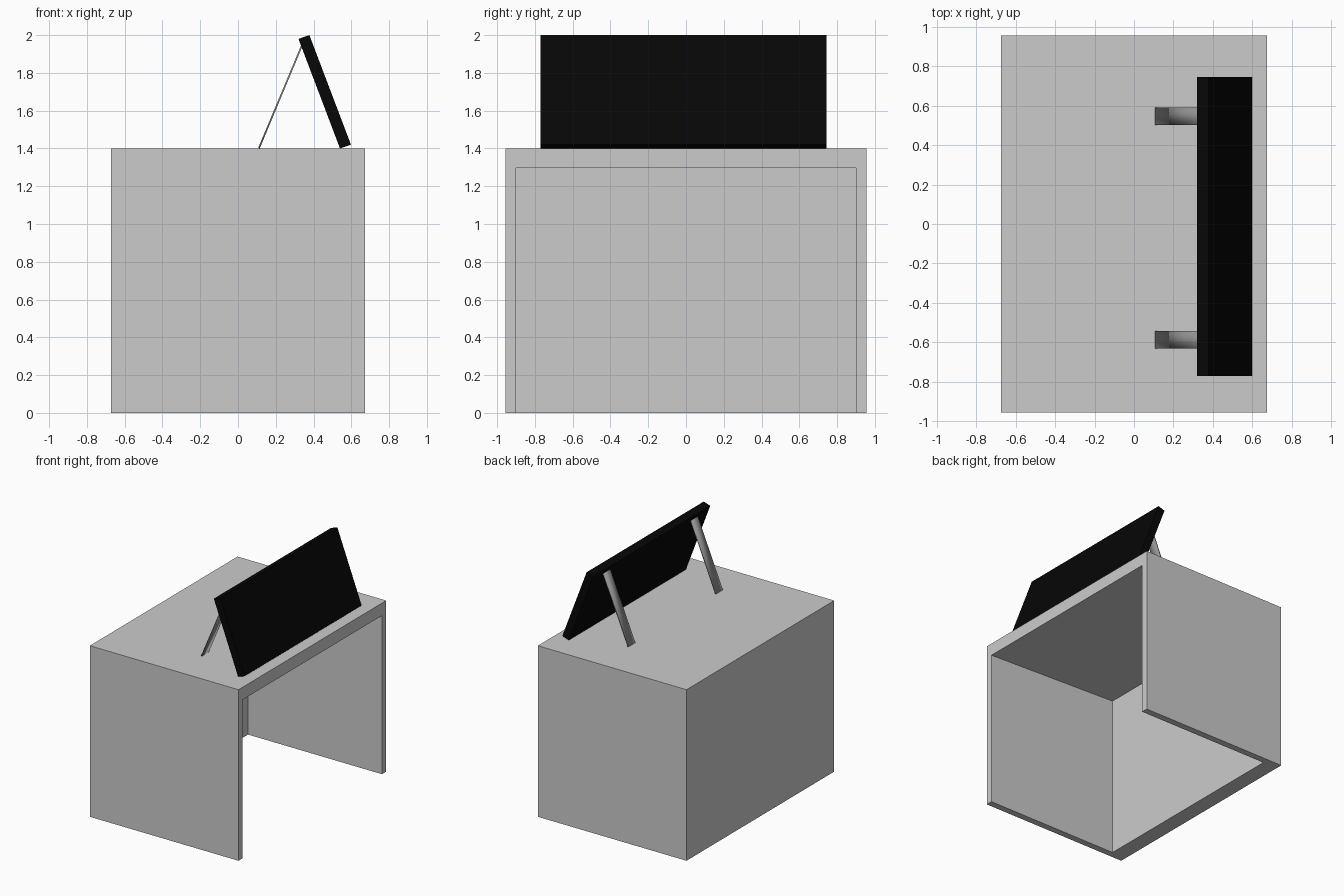
import bpy, bmesh

if "Cube" in bpy.data.objects:
    bpy.data.objects.remove(bpy.data.objects["Cube"])


def prism(name, profile, y0, y1, smooth=False, grey=None):
    """Extrude a closed x-z profile along y, with an optional grey level."""
    bm = bmesh.new()
    face = bm.faces.new([bm.verts.new((x, y0, z)) for x, z in profile])
    ext = bmesh.ops.extrude_face_region(bm, geom=[face])
    verts = [g for g in ext["geom"] if isinstance(g, bmesh.types.BMVert)]
    bmesh.ops.translate(bm, verts=verts, vec=(0, y1 - y0, 0))
    # keep the source face as the near cap so the solid is closed
    if not face.is_valid:
        bmesh.ops.holes_fill(bm, edges=bm.edges[:])
    bmesh.ops.recalc_face_normals(bm, faces=bm.faces[:])
    for f in bm.faces:
        f.smooth = smooth
    mesh = bpy.data.meshes.new(name)
    bm.to_mesh(mesh)
    bm.free()
    obj = bpy.data.objects.new(name, mesh)
    bpy.context.collection.objects.link(obj)
    if grey is not None:
        mat = bpy.data.materials.get(f"grey_{grey}") or bpy.data.materials.new(f"grey_{grey}")
        mat.diffuse_color = (grey, grey, grey, 1)
        mat.use_nodes = True
        mat.node_tree.nodes["Principled BSDF"].inputs["Base Color"].default_value = mat.diffuse_color
        mesh.materials.append(mat)
    return obj


# Desk shell: a block hollowed out, open at +x and underneath;
# the ceiling rises slightly towards the back wall
shell = prism("desk_shell", [(-0.673, 0), (0.673, 0), (0.673, 1.4), (-0.673, 1.4)],
              -0.955, 0.955)
cutter = prism("hollow_cutter",
               [(-0.54, -0.3), (0.9, -0.3), (0.9, 1.289), (-0.54, 1.34)], -0.90, 0.90)
cut = shell.modifiers.new("hollow", 'BOOLEAN')
cut.object = cutter
cut.operation = 'DIFFERENCE'
cut.solver = 'EXACT'
bpy.context.view_layer.objects.active = shell
bpy.ops.object.modifier_apply(modifier=cut.name)
bpy.data.objects.remove(cutter)

# Leaning black panel
prism("leaning_panel",
      [(0.32, 1.98), (0.378, 2.0), (0.598, 1.42), (0.54, 1.40)],
      -0.77, 0.745, grey=0.002)

# Two thin struts behind the panel
for side, y0 in (("left", -0.63), ("right", 0.502)):
    prism(f"{side}_strut",
          [(0.107, 1.403), (0.115, 1.40), (0.347, 1.955), (0.339, 1.958)],
          y0, y0 + 0.088, smooth=True, grey=0.3)
